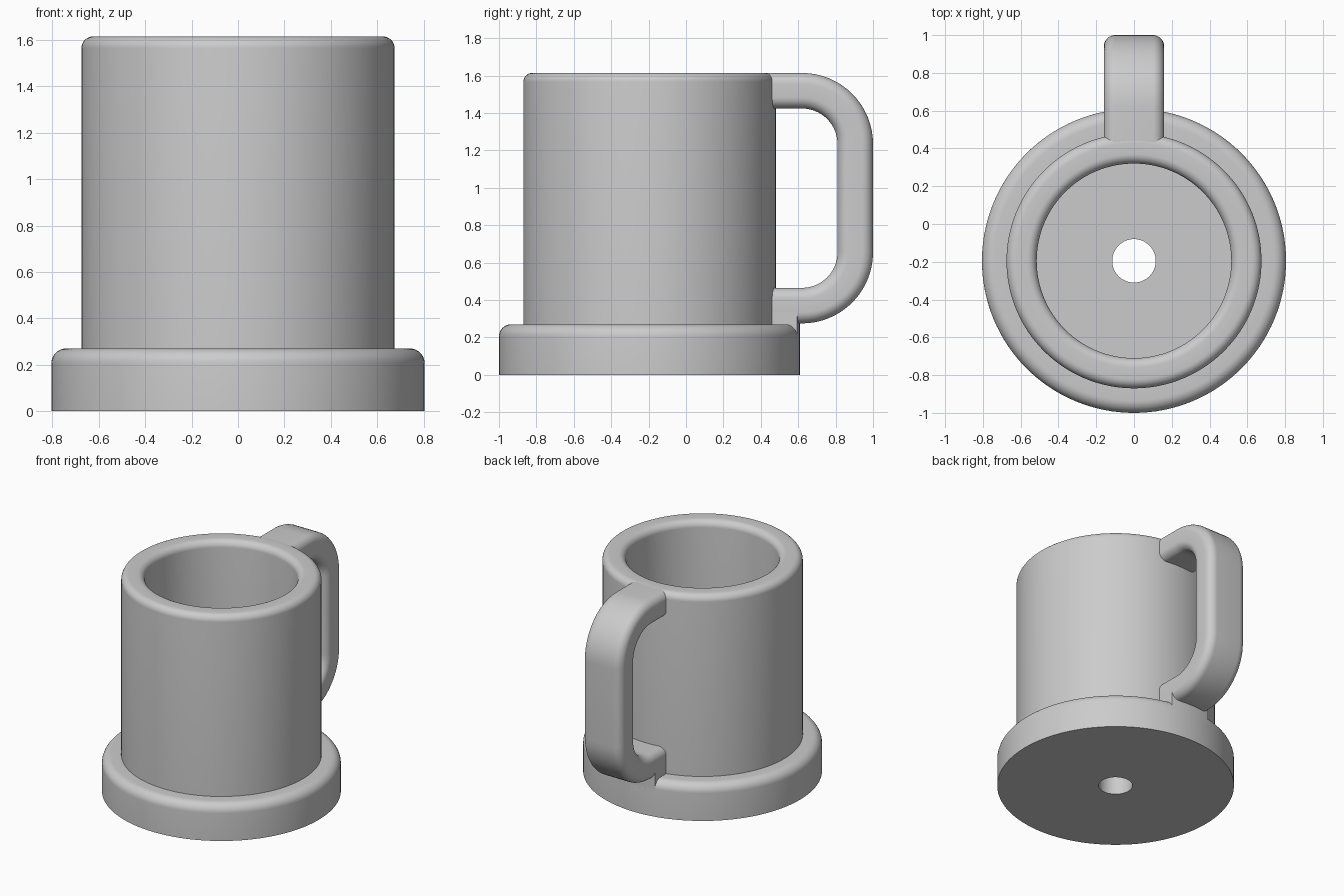
import bpy
import bmesh
from math import sin, cos, pi, sqrt, radians

if "Cube" in bpy.data.objects:
    bpy.data.objects.remove(bpy.data.objects["Cube"])

CENTRE_Y = -0.195
BASE_R, BODY_R, BORE_R, HOLE_R = 0.805, 0.675, 0.515, 0.115
BASE_TOP, RIM_TOP, FLOOR = 0.27, 1.615, 0.27
HANDLE_HALF = 0.16

grey = bpy.data.materials.new("plain grey")
grey.use_nodes = True
grey.diffuse_color = (0.6, 0.6, 0.6, 1)
grey.node_tree.nodes["Principled BSDF"].inputs["Base Color"].default_value = (0.6, 0.6, 0.6, 1)


def finish(name, bm):
    """Turn a bmesh into a smooth-shaded object with crisp edges."""
    bmesh.ops.recalc_face_normals(bm, faces=bm.faces)
    mesh = bpy.data.meshes.new(name)
    bm.to_mesh(mesh)
    bm.free()
    mesh.materials.append(grey)
    obj = bpy.data.objects.new(name, mesh)
    bpy.context.collection.objects.link(obj)
    bpy.ops.object.select_all(action='DESELECT')
    obj.select_set(True)
    bpy.context.view_layer.objects.active = obj
    bpy.ops.object.shade_smooth_by_angle(angle=radians(35))
    return obj


def arc(cx, cy, r, start, end, steps=8):
    """Points on an arc, angles in degrees."""
    angles = [radians(start + (end - start) * i / steps) for i in range(steps + 1)]
    return [(cx + r * cos(a), cy + r * sin(a)) for a in angles]


def skin(bm, rings, closed):
    """Join rings of vertices with quads; cap the ends when open."""
    n = len(rings[0])
    for i in range(len(rings) if closed else len(rings) - 1):
        a, b = rings[i], rings[(i + 1) % len(rings)]
        for j in range(n):
            k = (j + 1) % n
            bm.faces.new((a[j], a[k], b[k], b[j]))
    if not closed:
        bm.faces.new(rings[0])
        bm.faces.new(rings[-1])


# Mug body: lathed wall, wide foot, rounded rim and drain hole
foot_round, rim_round = 0.065, 0.05
profile = [(HOLE_R, 0), (BASE_R, 0)]
profile += arc(BASE_R - foot_round, BASE_TOP - foot_round, foot_round, 0, 90)
profile += [(BODY_R, BASE_TOP)]
profile += arc(BODY_R - rim_round, RIM_TOP - rim_round, rim_round, 0, 90)
profile += arc(BORE_R + rim_round, RIM_TOP - rim_round, rim_round, 90, 180)
profile += [(BORE_R, FLOOR), (HOLE_R, FLOOR)]
bm = bmesh.new()
sides = 128
rings = []
for i in range(sides):
    a = 2 * pi * i / sides
    rings.append([bm.verts.new((r * cos(a), CENTRE_Y + r * sin(a), z)) for r, z in profile])
skin(bm, rings, True)
finish("mug_body", bm)

# Handle: rounded rectangular section swept round two bends
half_t, edge = 0.095, 0.06
section = []
for sx, sv, start in ((1, 1, 0), (-1, 1, 90), (-1, -1, 180), (1, -1, 270)):
    section += arc(sx * (HANDLE_HALF - edge), sv * (half_t - edge), edge, start, start + 90)
bend, bend_y = 0.285, 0.62
low, high, root = 0.37, RIM_TOP - 0.001 - half_t, 0.4
path = [(root, low, -90)]
for cz, start in ((low + bend, -90), (high - bend, 0)):
    for i in range(17):
        a = start + 90 * i / 16
        path.append((bend_y + bend * cos(radians(a)), cz + bend * sin(radians(a)), a))
path.append((root, high, 90))
bm = bmesh.new()
rings = []
for y, z, a in path:
    c, s = cos(radians(a)), sin(radians(a))
    rings.append([bm.verts.new((u, y + v * c, z + v * s)) for u, v in section])
skin(bm, rings, False)
finish("handle", bm)

# Handle foot: square-edged web down to the base, curved like its rim
outline = [(-HANDLE_HALF, 0.42), (HANDLE_HALF, 0.42)]
for i in range(9):
    x = HANDLE_HALF * (1 - i / 4)
    outline.append((x, CENTRE_Y + sqrt(BASE_R ** 2 - x ** 2)))
bm = bmesh.new()
rings = [[bm.verts.new((x, y, z)) for x, y in outline] for z in (0.18, 0.335)]
skin(bm, rings, False)
finish("handle_foot", bm)
